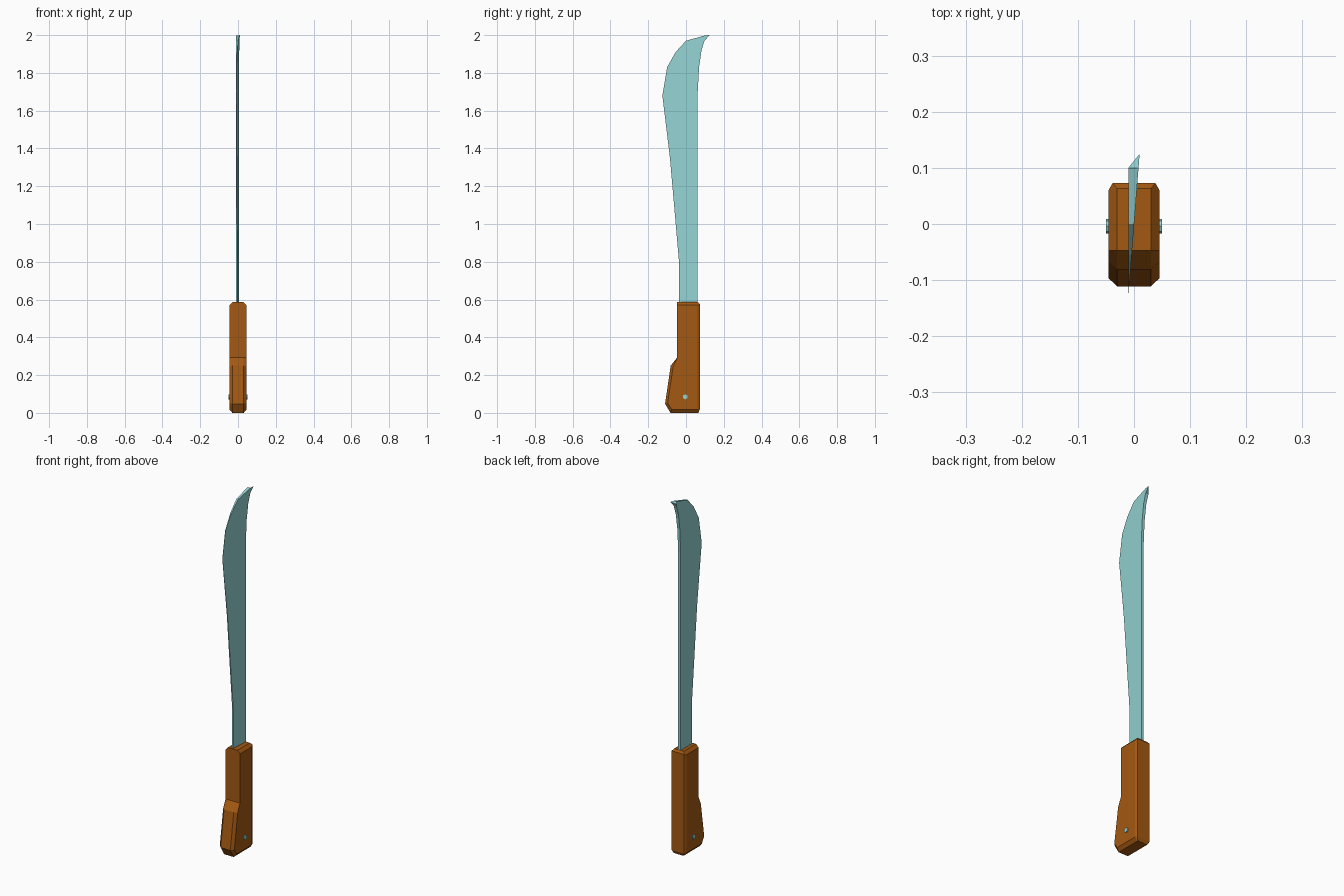
import bpy, bmesh, math

if "Cube" in bpy.data.objects:
    bpy.data.objects.remove(bpy.data.objects["Cube"])


def material(name, rgb):
    m = bpy.data.materials.new(name)
    m.diffuse_color = (*rgb, 1)
    m.use_nodes = True
    m.node_tree.nodes["Principled BSDF"].inputs["Base Color"].default_value = m.diffuse_color
    return m


steel = material("pale teal steel", (0.30, 0.66, 0.66))
wood = material("brown wood", (0.37, 0.10, 0.006))


def loft(name, rings, mat):
    """Skin a stack of equal-length rings and cap both ends."""
    bm = bmesh.new()
    loops = [[bm.verts.new(p) for p in ring] for ring in rings]
    n = len(rings[0])
    for a, b in zip(loops, loops[1:]):
        for i in range(n):
            j = (i + 1) % n
            bm.faces.new((a[i], a[j], b[j], b[i]))
    bm.faces.new(loops[0])
    bm.faces.new(loops[-1])
    bmesh.ops.recalc_face_normals(bm, faces=bm.faces)
    me = bpy.data.meshes.new(name)
    bm.to_mesh(me)
    bm.free()
    me.materials.append(mat)
    ob = bpy.data.objects.new(name, me)
    bpy.context.collection.objects.link(ob)
    return ob


# Blade: flat left side, right side slopes in towards the cutting edge
edge = [(-0.037, 0.55), (-0.037, 0.80), (-0.085, 1.35), (-0.125, 1.68),
        (-0.10, 1.83), (-0.055, 1.91), (0.0, 1.97), (0.10, 1.998)]
tip = (0.125, 2.0)
spine = [(0.098, 1.97), (0.082, 1.92), (0.069, 1.83), (0.062, 1.70), (0.062, 0.55)]
right = [(-0.0095 + 0.0195 * (y + 0.125) / 0.25, y, z) for y, z in edge + [tip] + spine]
left = [(-0.01, y, z) for y, z in edge + [(0.10, 1.985)] + spine]
loft("blade", [left, right], steel)

# Handle: outline with bevelled borders, wider pommel at the bottom
# each entry: (y, z of rim outline), rim half width, (y, z of side face)
half = 0.045
outline = [
    ((-0.047, 0.586), 0.030, (-0.047, 0.570)),
    ((-0.047, 0.293), 0.030, (-0.047, 0.293)),
    ((-0.081, 0.250), 0.030, (-0.068, 0.245)),
    ((-0.111, 0.048), 0.030, (-0.097, 0.052)),
    ((-0.082, 0.000), 0.030, (-0.076, 0.018)),
    ((0.065, 0.000), 0.030, (0.060, 0.018)),
    ((0.073, 0.018), 0.038, (0.061, 0.022)),
    ((0.073, 0.575), 0.038, (0.061, 0.568)),
    ((0.063, 0.586), 0.030, (0.060, 0.570)),
]
rings = [[(s * half, *side) for _, _, side in outline] for s in (-1,)]
rings += [[(s * w, *rim) for rim, w, _ in outline] for s in (-1, 1)]
rings += [[(half, *side) for _, _, side in outline]]
loft("handle", rings, wood)

# Rivet passing through the pommel
circle = [(0.013 * math.cos(k * math.pi / 4), 0.013 * math.sin(k * math.pi / 4)) for k in range(8)]
loft("rivet", [[(x, -0.004 + a, 0.085 + b) for a, b in circle] for x in (-0.05, 0.05)], steel)
